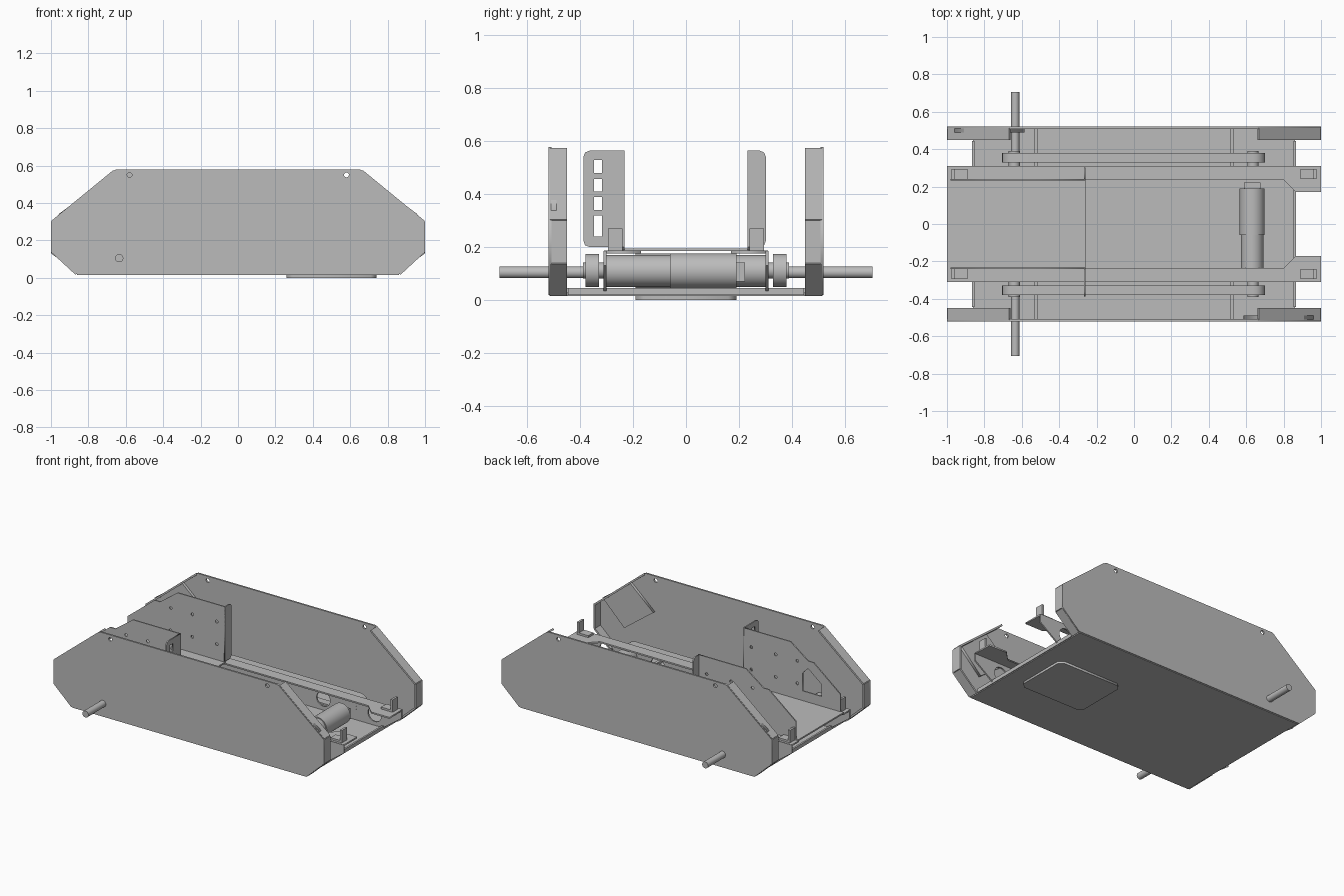
import bpy
from math import pi, sin, cos, atan2, hypot, radians

cube = bpy.data.objects.get("Cube")
if cube:
    bpy.data.objects.remove(cube, do_unlink=True)

grey = bpy.data.materials.new("plain_grey")
grey.use_nodes = True
grey.diffuse_color = (0.5, 0.5, 0.5, 1)
grey.node_tree.nodes["Principled BSDF"].inputs["Base Color"].default_value = (0.5, 0.5, 0.5, 1)

TURN = {"x": (pi / 2, 0, pi / 2), "y": (pi / 2, 0, 0), "z": (0, 0, 0)}


def circle(cx, cy, r, n=20):
    return [(cx + r * cos(2 * pi * i / n), cy + r * sin(2 * pi * i / n)) for i in range(n)]


def rect(a0, a1, b0, b1):
    return [(a0, b0), (a1, b0), (a1, b1), (a0, b1)]


def stadium(x0, x1, cz, r, n=12):
    arc = [pi / 2 + pi * i / n for i in range(n + 1)]
    return ([(x0 + r * cos(a), cz + r * sin(a)) for a in arc]
            + [(x1 - r * cos(a), cz - r * sin(a)) for a in arc])


def plate(name, axis, at, thick, outline, holes=(), smooth=False):
    """Flat sheet normal to an axis, centred at a coordinate, with cut-outs."""
    cu = bpy.data.curves.new(name, "CURVE")
    cu.dimensions, cu.fill_mode, cu.extrude = "2D", "BOTH", thick / 2
    for pts in [outline, *holes]:
        sp = cu.splines.new("POLY")
        sp.points.add(len(pts) - 1)
        for p, (a, b) in zip(sp.points, pts):
            p.co = (a, b, 0, 1)
        sp.use_cyclic_u = True
    ob = bpy.data.objects.new(name, cu)
    bpy.context.collection.objects.link(ob)
    ob.rotation_euler = TURN[axis]
    ob.location["xyz".index(axis)] = at
    bpy.ops.object.select_all(action="DESELECT")
    ob.select_set(True)
    bpy.context.view_layer.objects.active = ob
    bpy.ops.object.convert(target="MESH")
    ob = bpy.context.object
    ob.data.materials.clear()
    ob.data.materials.append(grey)
    if smooth:
        bpy.ops.object.shade_smooth_by_angle(angle=radians(35))
    return ob


def box(name, x0, x1, y0, y1, z0, z1):
    bpy.ops.mesh.primitive_cube_add(size=1, location=((x0 + x1) / 2, (y0 + y1) / 2, (z0 + z1) / 2))
    ob = bpy.context.object
    ob.name = name
    ob.scale = (x1 - x0, y1 - y0, z1 - z0)
    ob.data.materials.append(grey)
    return ob


def rod(name, x, z, r, y0, y1):
    bpy.ops.mesh.primitive_cylinder_add(vertices=32, radius=r, depth=abs(y1 - y0),
                                        location=(x, (y0 + y1) / 2, z), rotation=(pi / 2, 0, 0))
    ob = bpy.context.object
    ob.name = name
    ob.data.materials.append(grey)
    bpy.ops.object.shade_smooth_by_angle(angle=radians(35))


def strip(name, p, q, y0, y1, t=0.012):
    """Folded lip running from p to q in the x-z plane."""
    ob = box(name, 0, hypot(q[0] - p[0], q[1] - p[1]), y0, y1, 0, t)
    ob.location = ((p[0] + q[0]) / 2, (y0 + y1) / 2, (p[1] + q[1]) / 2)
    ob.rotation_euler = (0, -atan2(q[1] - p[1], q[0] - p[0]), 0)


# Floor pan with end lips, cross ribs and the access cover below
box("floor_pan", -0.86, 0.86, -0.515, 0.515, 0.015, 0.028)
for s in (-1, 1):
    box("floor_end_lip", s * 0.86 - 0.006, s * 0.86 + 0.006, -0.445, 0.445, 0.02, 0.045)
    for t in (-1, 1):
        y0, y1 = sorted((t * 0.31, t * 0.51))
        box("floor_rib", s * 0.525 - 0.01, s * 0.525 + 0.01, y0, y1, 0.02, 0.045)
cover = [(0.26, -0.16), (0.29, -0.19), (0.71, -0.19), (0.74, -0.16),
         (0.74, 0.16), (0.71, 0.19), (0.29, 0.19), (0.26, 0.16)]
plate("access_cover", "z", 0.008, 0.016, cover)

# Outline shared by the outer side plates
half = [(0.87, 0.02), (1, 0.14), (1, 0.3), (0.67, 0.57)]
side = half + [(0.655, 0.578), (-0.655, 0.578)] + [(-x, z) for x, z in reversed(half)]
web = [(0.86, 0.03), (1, 0.13), (1, 0.185), (-1, 0.185), (-1, 0.13), (-0.86, 0.03)]

for s, word in ((1, "left"), (-1, "right")):
    # Outer plate with folded lips around its ends
    plate(word + "_side_plate", "y", s * 0.514, 0.012, side,
          [circle(x, 0.55, 0.013, 14) for x in (-0.58, 0.58)])
    y0, y1 = sorted((s * 0.45, s * 0.514))
    for e in (-1, 1):
        pts = [(e * (x - 0.006), z) for x, z in half]
        for p, q in zip(pts, pts[1:]):
            strip(word + "_side_lip", p, q, y0, y1)

    # Reinforcing patch inside one end of the plate
    patch = [(0.585, 0.34), (0.8, 0.18), (0.96, 0.34), (0.755, 0.49)]
    plate(word + "_patch", "y", s * 0.5, 0.02, [(-s * x, z) for x, z in patch])

    # Inner rail: web, top flange and end brackets
    plate(word + "_rail_web", "y", s * 0.306, 0.01, web,
          [circle(x, 0.105, 0.05) for x in (-0.42, 0.42, 0.8)], True)
    top = [(-1, 0.235), (0.8, 0.235), (0.865, 0.17), (1, 0.17), (1, 0.31), (-1, 0.31)]
    plate(word + "_rail_top", "z", 0.182, 0.01, [(x, s * y) for x, y in top])
    y0, y1 = sorted((s * 0.24, s * 0.295))
    for e in (-1, 1):
        x0, x1 = sorted((e * 0.89, e * 0.975))
        box(word + "_bracket_foot", x0, x1, y0, y1, 0.185, 0.2)
        x0, x1 = sorted((e * 0.96, e * 0.975))
        box(word + "_bracket_tab", x0, x1, y0, y1, 0.185, 0.27)

    # Drive belt, pulleys and output axle
    plate(word + "_belt", "y", s * 0.354, 0.052, stadium(-0.642, 0.638, 0.112, 0.063),
          [stadium(-0.642, 0.638, 0.112, 0.052)], True)
    for x in (-0.64, 0.636):
        rod(word + "_pulley", x, 0.112, 0.052, s * 0.33, s * 0.378)
        rod(word + "_pulley_hub", x, 0.112, 0.03, s * 0.3, s * 0.39)
    rod(word + "_axle", -0.635, 0.105, 0.022, s * 0.28, s * 0.705)

    # Motor: gearbox, body and rear cap, turned half round on the other side
    m = s * -0.632
    rod(word + "_motor_gearbox", m, 0.11, 0.06, s * 0.305, s * 0.06)
    rod(word + "_motor_body", m, 0.11, 0.067, s * 0.06, s * -0.19)
    y0, y1 = sorted((s * -0.19, s * -0.222))
    box(word + "_motor_cap", m - 0.043, m + 0.043, y0, y1, 0.07, 0.142)

    # Tray wall with bolt holes
    wall = [(-0.26, 0.19), (-0.26, 0.565), (-0.61, 0.565), (-0.74, 0.47), (-0.78, 0.47),
            (-0.98, 0.31), (-0.98, 0.19)]
    holes = [circle(x, z, 0.01, 12) for x in (-0.32, -0.5, -0.66) for z in (0.3, 0.45)]
    if s < 0:
        holes.append([(-0.7, 0.26), (-0.7, 0.38), (-0.74, 0.42), (-0.84, 0.34), (-0.84, 0.26)])
    plate(word + "_tray_wall", "y", s * 0.236, 0.008, wall, holes)

    # Folded front edge of the tray wall, wider and slotted on the right
    w = 0.302 if s > 0 else 0.388
    edge = [(0.232, 0.2), (w - 0.025, 0.2), (w - 0.007, 0.207), (w, 0.225),
            (w, 0.54), (w - 0.007, 0.558), (w - 0.025, 0.565), (0.232, 0.565)]
    slots = [(0.24, 0.32), (0.34, 0.39), (0.41, 0.458), (0.48, 0.53)] if s < 0 else []
    plate(word + "_tray_edge", "x", -0.262, 0.008, [(s * y, z) for y, z in edge],
          [rect(-0.348, -0.318, a, b) for a, b in slots])

# Raised tray deck
box("tray_deck", -1, -0.26, -0.24, 0.24, 0.185, 0.195)
